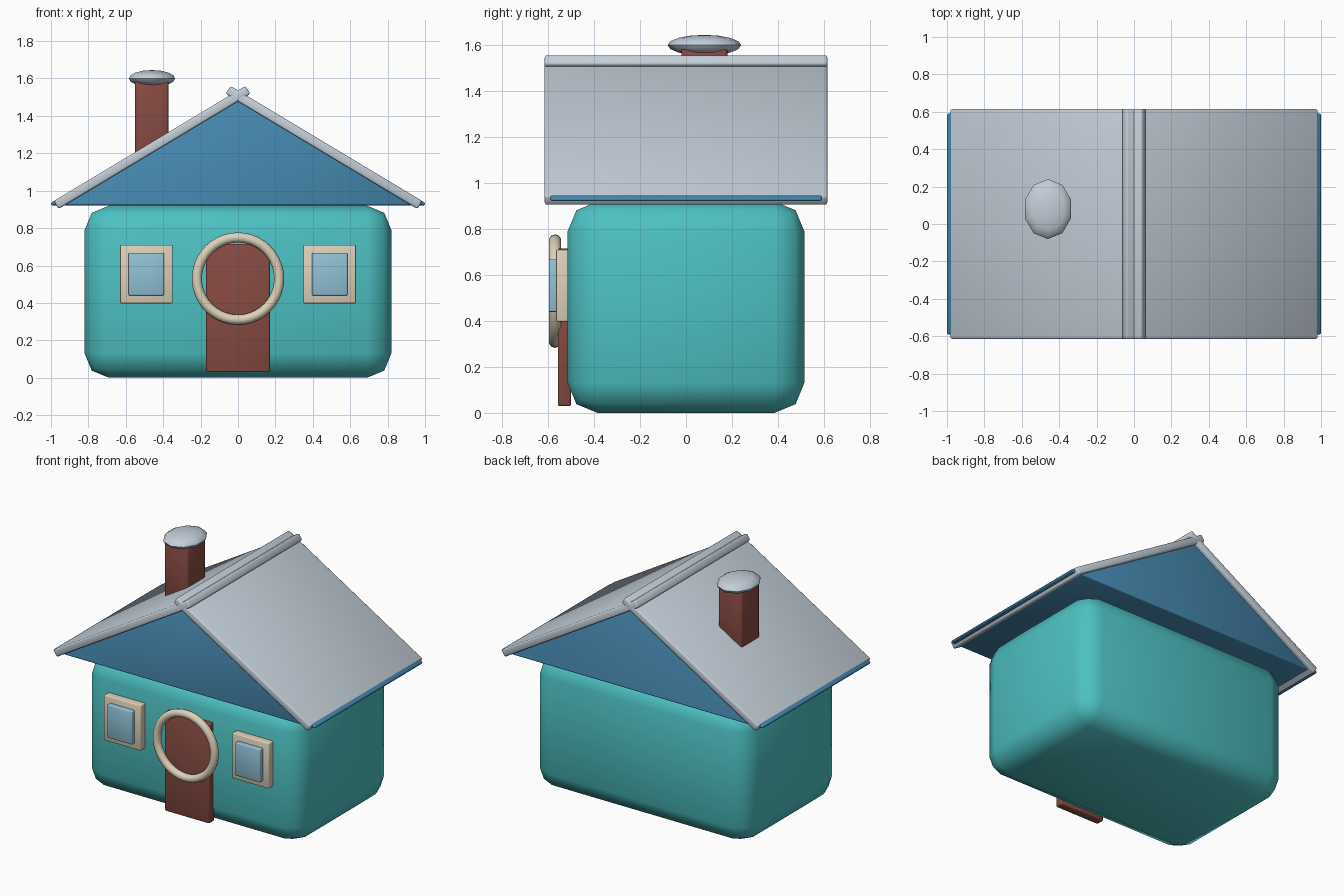
import bpy
import bmesh
from math import radians, atan2, hypot
from mathutils import Vector

if "Cube" in bpy.data.objects:
    bpy.data.objects.remove(bpy.data.objects["Cube"], do_unlink=True)


def material(name, rgb):
    mat = bpy.data.materials.new(name)
    mat.use_nodes = True
    color = (*rgb, 1)
    mat.diffuse_color = color
    mat.node_tree.nodes["Principled BSDF"].inputs["Base Color"].default_value = color
    return mat


TEAL = material("teal wall", (0.075, 0.53, 0.54))
BLUE = material("gable blue", (0.06, 0.24, 0.42))
GREY = material("roof grey", (0.55, 0.62, 0.69))
BROWN = material("red brown", (0.24, 0.07, 0.055))
CREAM = material("cream trim", (0.73, 0.64, 0.49))
GLASS = material("pale glass", (0.28, 0.54, 0.67))


def finish(obj, name, mat, bevel=0, segments=2):
    """Name, colour, bevel and smooth a part."""
    obj.name = obj.data.name = name
    obj.data.materials.append(mat)
    bpy.ops.object.select_all(action="DESELECT")
    obj.select_set(True)
    bpy.context.view_layer.objects.active = obj
    if bevel:
        mod = obj.modifiers.new("Rounded edges", "BEVEL")
        mod.width = bevel
        mod.segments = segments
        mod.limit_method = "ANGLE"
        mod.angle_limit = radians(20)
        bpy.ops.object.modifier_apply(modifier=mod.name)
    bpy.ops.object.shade_smooth_by_angle(angle=radians(50))
    return obj


def box(name, mat, low, high, bevel):
    """Bevelled box between two opposite corners."""
    low, high = Vector(low), Vector(high)
    bpy.ops.mesh.primitive_cube_add(size=1, location=(low + high) / 2)
    obj = bpy.context.object
    obj.scale = high - low
    bpy.ops.object.transform_apply(location=False, rotation=False, scale=True)
    return finish(obj, name, mat, bevel)


def prism(name, mat, profile, half_depth, bevel):
    """Profile in x and z, extruded along y."""
    bm = bmesh.new()
    face = bm.faces.new([bm.verts.new((x, -half_depth, z)) for x, z in profile])
    out = bmesh.ops.extrude_face_region(bm, geom=[face])
    moved = [v for v in out["geom"] if isinstance(v, bmesh.types.BMVert)]
    bmesh.ops.translate(bm, verts=moved, vec=(0, 2 * half_depth, 0))
    bmesh.ops.recalc_face_normals(bm, faces=bm.faces)
    mesh = bpy.data.meshes.new(name)
    bm.to_mesh(mesh)
    bm.free()
    obj = bpy.data.objects.new(name, mesh)
    bpy.context.collection.objects.link(obj)
    return finish(obj, name, mat, bevel)


# House body and gable block
box("house_body", TEAL, (-0.82, -0.515, 0), (0.82, 0.515, 0.92), 0.13)
prism("gable_block", BLUE,
      [(-1, 0.922), (1, 0.922), (1, 0.936), (0, 1.485), (-1, 0.936)], 0.59, 0.008)

# Two roof slabs that cross at the ridge
eave, ridge = Vector((-0.985, 0.945)), Vector((0.04, 1.56))
along = (ridge - eave).normalized()
drop = Vector((along.y, -along.x)) * 0.05
slab = [eave, ridge, ridge + drop, eave + drop]
for side, sign in (("right", 1), ("left", -1)):
    prism(side + "_roof_slab", GREY, [(sign * p.x, p.y) for p in slab], 0.615, 0.01)

# Chimney with a domed cap
box("chimney", BROWN, (-0.55, -0.02, 1.1), (-0.372, 0.18, 1.6), 0.015)
bpy.ops.mesh.primitive_uv_sphere_add(segments=10, ring_count=8, radius=1,
                                     location=(-0.46, 0.08, 1.6))
cap = bpy.context.object
cap.scale = (0.13, 0.16, 0.045)
bpy.ops.object.transform_apply(location=False, rotation=False, scale=True)
finish(cap, "chimney_cap", GREY)
cap.data.shade_smooth()

# Door with a round trim ring
box("door", BROWN, (-0.17, -0.558, 0.03), (0.17, -0.5, 0.715), 0.008)
bpy.ops.mesh.primitive_torus_add(location=(0, -0.57, 0.53), rotation=(radians(90), 0, 0),
                                 major_radius=0.22, minor_radius=0.027,
                                 major_segments=40, minor_segments=10)
finish(bpy.context.object, "door_ring", CREAM)

# Windows
for side, x in (("right", -0.49), ("left", 0.49)):
    box(side + "_window_frame", CREAM, (x - 0.14, -0.565, 0.398), (x + 0.14, -0.5, 0.71), 0.005)
    box(side + "_window_pane", GLASS, (x - 0.095, -0.597, 0.44), (x + 0.095, -0.55, 0.668), 0.006)
